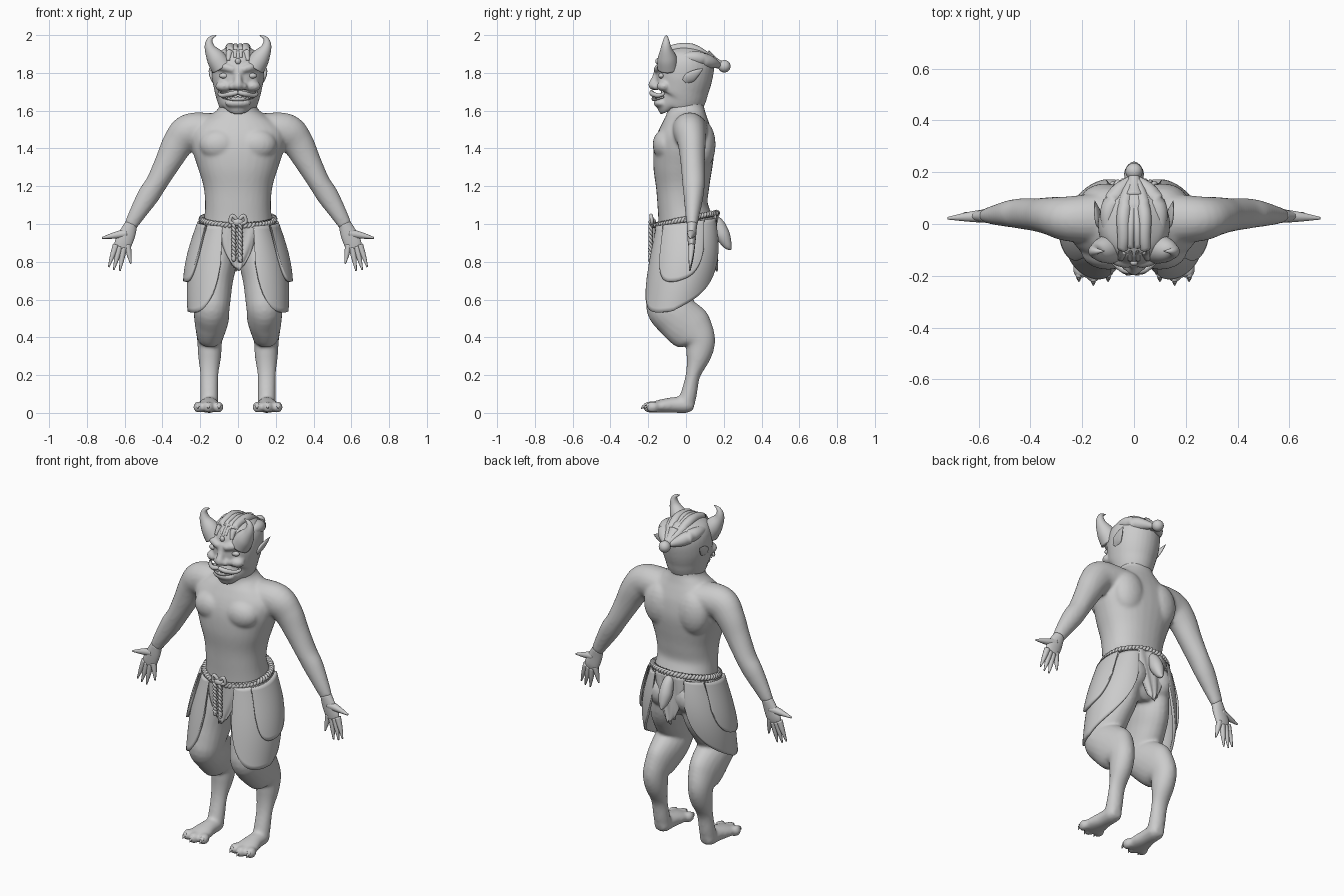
import bpy, bmesh, math, random
from mathutils import Vector, Matrix

random.seed(3)


def spline(rings, n):
    """Catmull-Rom through rings (x, y, z, ra, rb)."""
    out = []
    last = len(rings) - 1
    for i in range(last):
        p = [rings[max(0, min(last, i + k))] for k in (-1, 0, 1, 2)]
        for j in range(n):
            t = j / n
            out.append([0.5 * (2 * b + (c - a) * t + (2 * a - 5 * b + 4 * c - d) * t * t
                               + (3 * b - a - 3 * c + d) * t ** 3) for a, b, c, d in zip(*p)])
    return out + [list(rings[-1])]


def loft(bm, rings, both=False, seg=20, n=5, power=1.0):
    """Skin elliptical rings along a smooth path; both=True repeats it on -x."""
    rs = spline(rings, n)
    for s in ((1, -1) if both else (1,)):
        loops = []
        for i, r in enumerate(rs):
            t = (Vector(rs[min(i + 1, len(rs) - 1)][:3]) - Vector(rs[max(i - 1, 0)][:3])).normalized()
            ref = Vector((0, 0, 1)) if abs(t.y) > 0.85 else Vector((0, 1, 0))
            b = (ref - t * ref.dot(t)).normalized()
            a = b.cross(t)
            loop = []
            for k in range(seg):
                q = 2 * math.pi * k / seg
                ca = math.copysign(abs(math.cos(q)) ** power, math.cos(q))
                sa = math.copysign(abs(math.sin(q)) ** power, math.sin(q))
                p = Vector(r[:3]) + a * ca * max(r[3], .001) + b * sa * max(r[4], .001)
                loop.append(bm.verts.new((p.x * s, p.y, p.z)))
            loops.append(loop)
        for u, v in zip(loops, loops[1:]):
            for k in range(seg):
                bm.faces.new((u[k], u[(k + 1) % seg], v[(k + 1) % seg], v[k]))
        bm.faces.new(loops[0][::-1])
        bm.faces.new(loops[-1])


def tube(bm, pts, radii, both=False, **kw):
    loft(bm, [(*p, r, r) for p, r in zip(pts, radii)], both, **kw)


def ball(bm, c, r, both=False):
    for s in ((1, -1) if both else (1,)):
        m = Matrix.Translation((c[0] * s, c[1], c[2])) @ Matrix.Diagonal((*r, 1))
        bmesh.ops.create_uvsphere(bm, u_segments=20, v_segments=12, radius=1, matrix=m)


def finish(name, bm, voxel=0, thick=0):
    bmesh.ops.recalc_face_normals(bm, faces=bm.faces)
    me = bpy.data.meshes.new(name)
    bm.to_mesh(me)
    bm.free()
    me.shade_smooth()
    ob = bpy.data.objects.new(name, me)
    bpy.context.collection.objects.link(ob)
    if thick:
        ob.modifiers.new("thickness", 'SOLIDIFY').thickness = thick
    if voxel:
        m = ob.modifiers.new("blend", 'REMESH')
        m.mode, m.voxel_size, m.use_smooth_shade = 'VOXEL', voxel, True
        m = ob.modifiers.new("soften", 'SMOOTH')
        m.factor, m.iterations = 0.5, 8
    return ob


def sheet(bm, f, nu, nv, both=False):
    """Grid surface from f(u, v), u in -1..1 and v in 0..1."""
    for s in ((1, -1) if both else (1,)):
        g = []
        for j in range(nv + 1):
            row = [f(2 * i / nu - 1, j / nv) for i in range(nu + 1)]
            g.append([bm.verts.new((p[0] * s, p[1], p[2])) for p in row])
        for j in range(nv):
            for i in range(nu):
                q = (g[j][i], g[j][i + 1], g[j + 1][i + 1], g[j + 1][i])
                bm.faces.new(q if s > 0 else q[::-1])


# Body: torso, arms, legs and feet blended together
bm = bmesh.new()
torso = [(.80, 0, .08, .10), (.86, .01, .15, .14), (.93, .01, .18, .155), (1.0, 0, .182, .148),
         (1.1, -.018, .174, .133), (1.2, -.018, .183, .142), (1.3, -.017, .213, .156),
         (1.4, -.01, .245, .16), (1.48, -.003, .25, .145), (1.54, 0, .20, .122),
         (1.58, 0, .14, .105), (1.62, -.003, .10, .098), (1.70, -.005, .095, .095)]
loft(bm, [(0, y, z, a, b) for z, y, a, b in torso], seg=32, power=.9)
loft(bm, [(.12, .02, 1.5, .085, .10), (.25, .02, 1.49, .097, .088), (.315, .03, 1.43, .085, .075),
          (.37, .035, 1.33, .07, .065), (.43, .04, 1.22, .058, .06), (.475, .04, 1.15, .058, .053),
          (.53, .035, 1.06, .046, .04), (.57, .032, .99, .035, .028)], True)
ball(bm, (.262, .02, 1.485), (.092, .085, .095), True)
ball(bm, (.10, -.105, 1.42), (.105, .072, .085), True)
ball(bm, (.11, .085, 1.42), (.10, .072, .13), True)
ball(bm, (.09, .085, .91), (.09, .09, .10), True)
leg = [(.95, .095, 0, .09, .14), (.8, .108, -.02, .10, .15), (.7, .125, -.055, .098, .135),
       (.6, .135, -.095, .096, .112), (.55, .14, -.10, .095, .108), (.5, .14, -.04, .092, .122),
       (.44, .145, .028, .078, .122), (.38, .15, .073, .066, .084), (.3, .15, .066, .061, .066),
       (.2, .152, .037, .048, .039), (.1, .152, .015, .047, .043), (.03, .152, -.005, .048, .045)]
loft(bm, [(x, y, z, a, b) for z, x, y, a, b in leg], True)
loft(bm, [(.152, .042, .035, .03, .025), (.152, .01, .042, .046, .042), (.153, -.06, .042, .05, .042),
          (.156, -.13, .036, .064, .036), (.157, -.175, .03, .062, .028)], True)
for x, y in ((.105, -.175), (.157, -.192), (.208, -.175)):
    ball(bm, (x, y, .031), (.029, .036, .031), True)
finish("body", bm, voxel=.009)

# Toe claws
bm = bmesh.new()
for x, y in ((.10, -.2), (.157, -.215), (.213, -.2)):
    tube(bm, [(x, y + .02, .04), (x, y - .005, .038), (x, y - .024, .02)], (.014, .011, .001), True, seg=10)
finish("toe_claws", bm)

# Hands with long splayed fingers, thumbs outward
bm = bmesh.new()
loft(bm, [(.565, .032, 1.0, .033, .028), (.585, .03, .95, .043, .024), (.607, .03, .90, .046, .02),
          (.617, .028, .87, .038, .014)], True)
for a, b in (((.645, .89), (.685, .772)), ((.626, .88), (.658, .757)),
             ((.605, .875), (.625, .752)), ((.585, .89), (.568, .79))):
    m = ((a[0] + b[0]) / 2, (a[1] + b[1]) / 2)
    tube(bm, [(a[0], .03, a[1]), (m[0], .026, m[1]), (b[0], .02, b[1])], (.018, .013, .004), True, seg=10)
tube(bm, [(.59, .03, .95), (.65, .027, .94), (.72, .022, .926)], (.026, .018, .005), True, seg=10)
finish("hands", bm)

# Head with brow, nose, cheeks and jaw
bm = bmesh.new()
head = [(1.605, -.07, .05, .06), (1.62, -.07, .085, .09), (1.66, -.033, .112, .13), (1.72, -.02, .128, .142),
        (1.78, -.01, .138, .15), (1.85, 0, .137, .15), (1.90, .003, .115, .13), (1.935, .005, .06, .075)]
loft(bm, [(0, y, z, a, b) for z, y, a, b in head], seg=32)
ball(bm, (0, -.165, 1.735), (.03, .035, .028))
ball(bm, (.028, -.155, 1.728), (.022, .027, .02), True)
tube(bm, [(0, -.145, 1.83), (0, -.158, 1.78), (0, -.175, 1.74)], (.02, .02, .024))
tube(bm, [(.02, -.155, 1.815), (.07, -.137, 1.83), (.118, -.09, 1.83)], (.018, .022, .014), True)
ball(bm, (.075, -.115, 1.73), (.045, .04, .03), True)
ball(bm, (0, -.13, 1.64), (.07, .042, .028))
finish("head", bm, voxel=.007)

# Eyes and forehead jewel
bm = bmesh.new()
ball(bm, (.073, -.13, 1.785), (.026, .016, .015), True)
ball(bm, (0, -.15, 1.862), (.015, .012, .016))
finish("eyes_and_jewel", bm)

# Moustache, lips and teeth
bm = bmesh.new()
tube(bm, [(0, -.182, 1.697), (.04, -.176, 1.688), (.08, -.145, 1.68), (.1, -.12, 1.69), (.09, -.132, 1.708)],
     (.012, .014, .011, .008, .002), True, seg=10)
tube(bm, [(-.085, -.12, 1.672), (-.04, -.158, 1.664), (0, -.17, 1.662), (.04, -.158, 1.664), (.085, -.12, 1.672)],
     (.006, .01, .012, .01, .006), seg=10)
for x in (.012, .036, .06):
    ball(bm, (x, -.172 + 4 * x * x, 1.674), (.009, .008, .011), True)
finish("mouth", bm)

# Horns
bm = bmesh.new()
tube(bm, [(.085, -.095, 1.83), (.118, -.10, 1.88), (.146, -.105, 1.925), (.153, -.105, 1.96),
          (.142, -.105, 1.985), (.115, -.105, 1.998)], (.058, .05, .031, .02, .011, .002), True)
finish("horns", bm)

# Pointed ears
bm = bmesh.new()
loft(bm, [(.125, -.005, 1.755, .012, .02), (.136, .02, 1.775, .012, .03), (.145, .055, 1.80, .009, .02),
          (.152, .09, 1.823, .001, .002)], True)
finish("ears", bm)

# Swept-back hair bands and topknot
bm = bmesh.new()
tube(bm, [(.052, -.135, 1.865), (.045, -.105, 1.91), (.04, -.05, 1.93), (.04, .03, 1.928),
          (.028, .11, 1.885), (.008, .175, 1.845)], (.01, .018, .024, .027, .025, .014), True)
tube(bm, [(.015, -.138, 1.88), (.014, -.09, 1.925), (.012, 0, 1.94), (.005, .1, 1.9)],
     (.009, .012, .016, .012), True)
tube(bm, [(.10, -.03, 1.88), (.095, .05, 1.88), (.06, .12, 1.86), (.01, .175, 1.84)],
     (.02, .035, .035, .014), True)
tube(bm, [(0, .10, 1.88), (0, .15, 1.855), (0, .2, 1.836)], (.045, .028, .02))
ball(bm, (0, .203, 1.835), (.033, .033, .033))
finish("hair", bm)


# Large thigh flaps and smaller side flaps
def flap(a0, a1, length, grow, back_rise):
    def f(u, v):
        drop = (length - back_rise * max(u, 0)) * (1 - abs(u) ** 4) ** .5 * v
        a = math.radians((a0 + a1) / 2 + u * (a1 - a0) / 2)
        k = drop / .47
        bulge = .03 * math.sin(math.pi * min(k, 1))
        return (.085 + (.108 + .075 * k + bulge + grow) * math.cos(a),
                -.06 * k * k + (.158 + bulge * .7 + .018 * k + grow * .3) * math.sin(a),
                1.01 + .02 * math.sin(a) - drop)
    return f


bm = bmesh.new()
sheet(bm, flap(-92, 85, .47, 0, .13), 40, 20, True)
finish("thigh_flaps", bm, thick=.014)
bm = bmesh.new()
sheet(bm, flap(-48, 36, .31, .022, .03), 24, 14, True)
finish("side_flaps", bm, thick=.014)


# Ragged loincloth, front and back
def cloth(sign, top):
    def f(u, v):
        w = .10 * (1 - .7 * v ** 2.2)
        rag = random.uniform(-.008, .008) if v > .95 else 0
        y = .168 - .015 * u * u + .004 * math.sin(9 * u + 5 * v)
        return (u * w + rag, sign * y, top - v * (top - .755) + .03 * u * u * v + rag)
    return f


bm = bmesh.new()
sheet(bm, cloth(-1, 1.0), 14, 12)
finish("loincloth_front", bm, thick=.008)
bm = bmesh.new()
sheet(bm, cloth(1, 1.05), 14, 12)
finish("loincloth_back", bm, thick=.008)

# Twisted rope belt, knot and hanging ends
bm = bmesh.new()
for ph in (0, math.pi):
    pts = []
    for i in range(241):
        t = 2 * math.pi * i / 240
        h = 30 * t + ph
        o = .009 * math.cos(h)
        pts.append(((.192 + o) * math.cos(t), (.163 + o) * math.sin(t),
                    1.025 + .033 * math.sin(t) + .009 * math.sin(h)))
    tube(bm, pts, [.009] * len(pts), seg=6, n=1)
    for x0, low in ((-.022, .82), (.012, .8)):
        end = [(x0 + .006 * math.cos(i * .7 + ph), -.187 + .006 * math.sin(i * .7 + ph), 1.0 - (1.0 - low) * i / 40)
               for i in range(41)]
        tube(bm, end, [.008] * 41, seg=6, n=1)
for x in (-.022, .012):
    ball(bm, (x, -.187, .82), (.013, .012, .02))
ball(bm, (0, -.178, 1.01), (.03, .02, .022))
tube(bm, [(0, -.18, 1.015), (.03, -.185, 1.045), (.04, -.18, 1.01), (0, -.185, 1.0)], [.01] * 4, True, seg=8)
finish("rope_belt", bm)

# Short tail
bm = bmesh.new()
tube(bm, [(0, .13, 1.04), (0, .17, 1.0), (0, .195, .94), (0, .222, .885), (0, .24, .865)],
     (.022, .032, .038, .022, .003))
finish("tail", bm)
